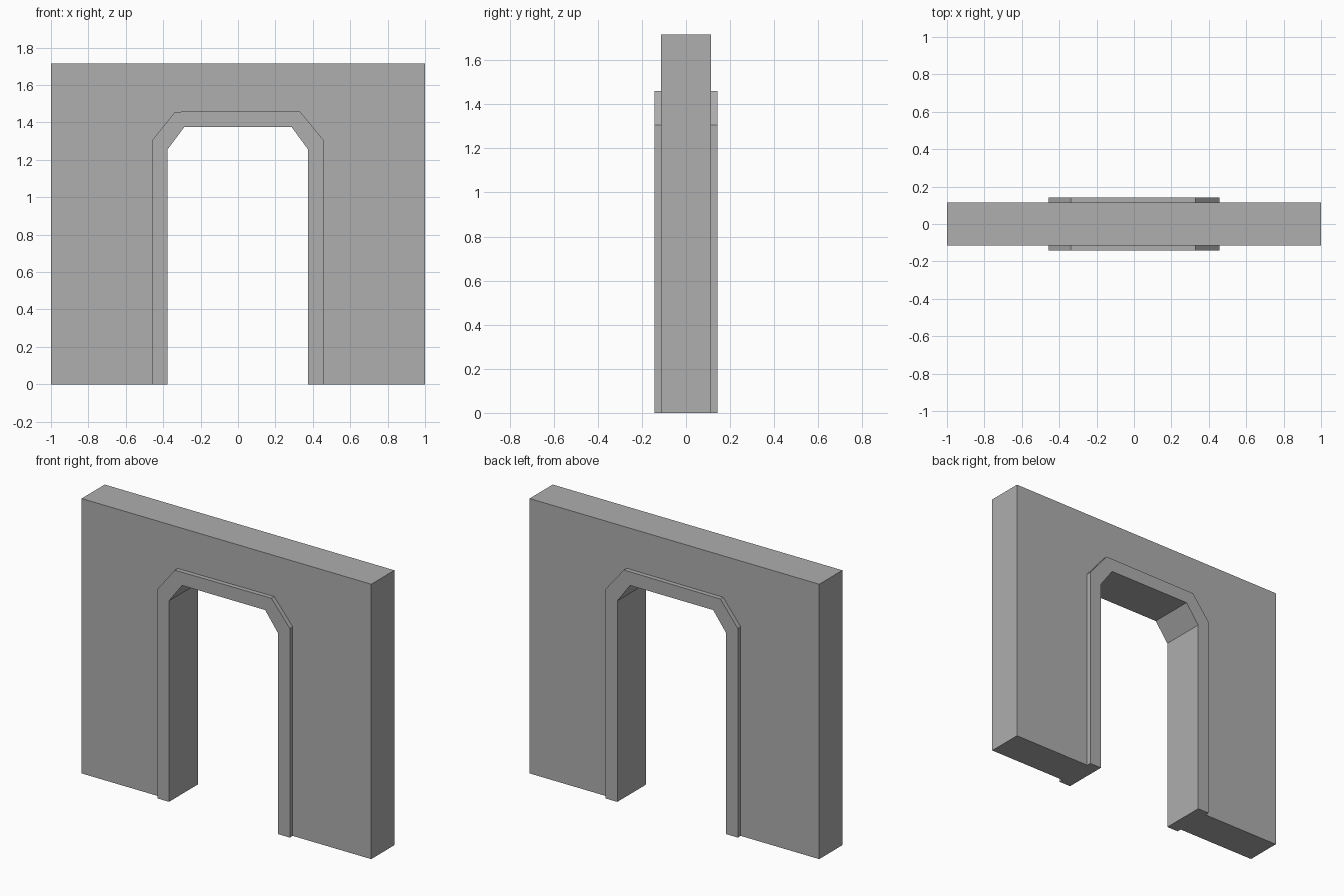
import bpy, bmesh
from mathutils import Vector

if "Cube" in bpy.data.objects:
    bpy.data.objects.remove(bpy.data.objects["Cube"])

WALL_HALF = 0.114    # half thickness of the wall
TRIM_HALF = 0.142    # half thickness of the raised door surround
W, H = 1.0, 1.716

# Door opening and outer trim edge as (x, z), left foot to right foot
inner = [(-0.377, 0), (-0.377, 1.255), (-0.287, 1.375),
         (0.287, 1.375), (0.375, 1.255), (0.375, 0)]
outer = [(-0.457, 0), (-0.457, 1.306), (-0.337, 1.457),
         (0.330, 1.46), (0.457, 1.306), (0.457, 0)]
corners = [(W, 0), (W, H), (-W, H), (-W, 0)]

bm = bmesh.new()


def verts(points):
    return [bm.verts.new((x, -WALL_HALF, z)) for x, z in points]


def extrude(faces, dy):
    res = bmesh.ops.extrude_face_region(bm, geom=faces)
    moved = [g for g in res["geom"] if isinstance(g, bmesh.types.BMVert)]
    bmesh.ops.translate(bm, verts=moved, vec=Vector((0, dy, 0)))


# Flat front: U-shaped wall panel and the trim band sharing its edge
vi, vo, vc = verts(inner), verts(outer), verts(corners)
panel = bm.faces.new(vo + vc)
band = bm.faces.new(vi + vo[::-1])

# Wall thickness
extrude([panel, band], 2 * WALL_HALF)
bmesh.ops.recalc_face_normals(bm, faces=bm.faces)

# Raise the trim band on the front and back
for side in (-1, 1):
    bm.faces.ensure_lookup_table()
    trim = [f for f in bm.faces
            if all(abs(v.co.y - side * WALL_HALF) < 1e-5 for v in f.verts)
            and all(abs(v.co.x) < 0.5 for v in f.verts)]
    extrude(trim, side * (TRIM_HALF - WALL_HALF))

# Merge coplanar strips along the jambs and feet
bmesh.ops.dissolve_limit(bm, angle_limit=0.001, verts=bm.verts, edges=bm.edges)
bmesh.ops.recalc_face_normals(bm, faces=bm.faces)

mesh = bpy.data.meshes.new("doorway_wall")
bm.to_mesh(mesh)
bm.free()

# Dark grey plaster
plaster = bpy.data.materials.new("dark_grey")
plaster.diffuse_color = (0.425, 0.425, 0.425, 1)
plaster.use_nodes = True
plaster.node_tree.nodes["Principled BSDF"].inputs["Base Color"].default_value = plaster.diffuse_color
mesh.materials.append(plaster)
bpy.context.collection.objects.link(bpy.data.objects.new("doorway_wall", mesh))
